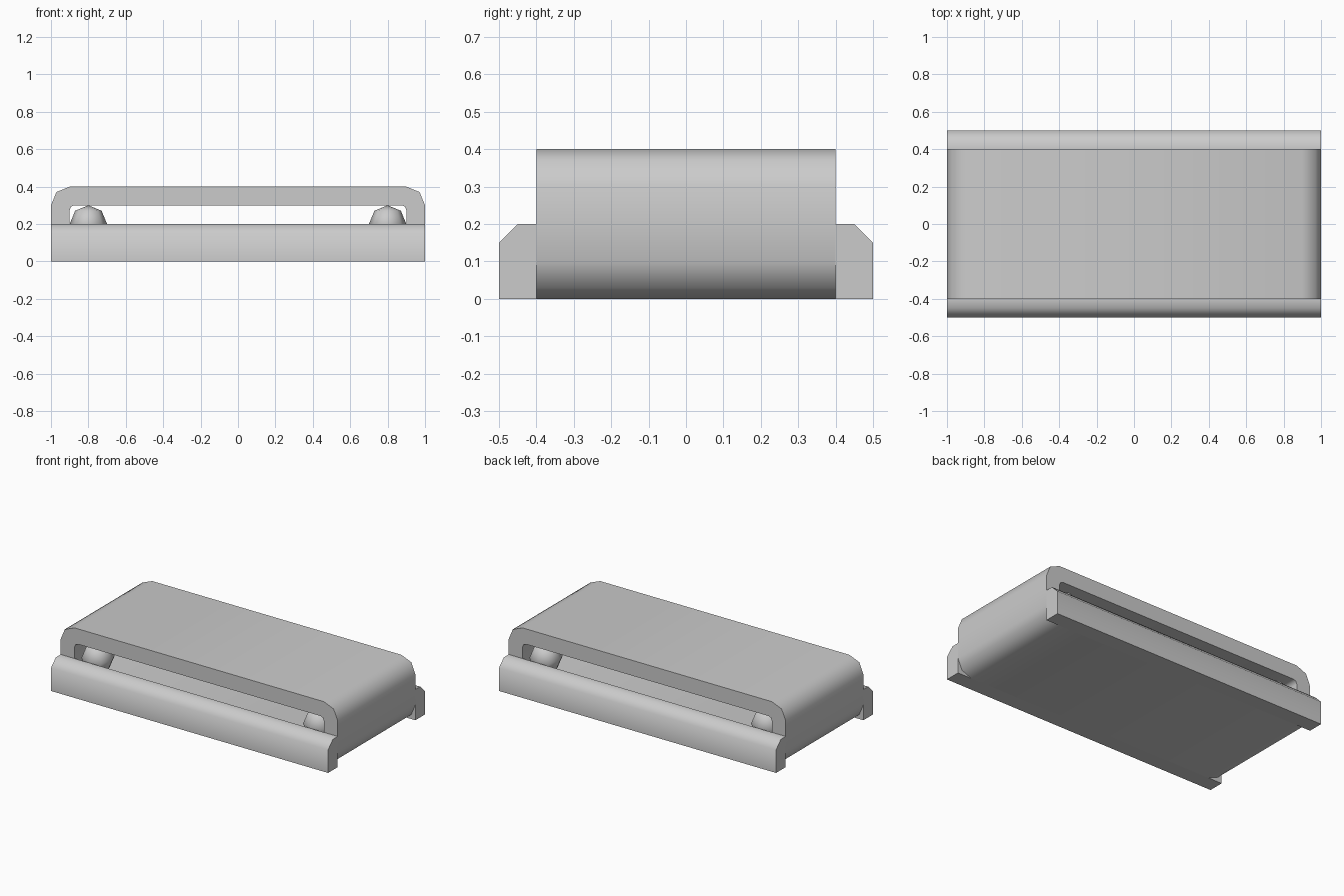
import bpy, bmesh, math
from math import sin, cos, pi

if "Cube" in bpy.data.objects:
    bpy.data.objects.remove(bpy.data.objects["Cube"])


def finish(name, bm, angle):
    bmesh.ops.recalc_face_normals(bm, faces=bm.faces)
    me = bpy.data.meshes.new(name)
    bm.to_mesh(me)
    bm.free()
    ob = bpy.data.objects.new(name, me)
    bpy.context.collection.objects.link(ob)
    bpy.ops.object.select_all(action='DESELECT')
    ob.select_set(True)
    bpy.context.view_layer.objects.active = ob
    bpy.ops.object.shade_smooth_by_angle(angle=math.radians(angle))
    return ob


def rounded_rect(half_x, z0, z1, r, steps=2):
    # corner arcs, counter-clockwise from the right top corner
    centres = [(half_x - r, z1 - r), (-half_x + r, z1 - r),
               (-half_x + r, z0 + r), (half_x - r, z0 + r)]
    pts = []
    for i, (cx, cz) in enumerate(centres):
        for k in range(steps + 1):
            a = (i + k / steps) * pi / 2
            pts.append((cx + r * cos(a), cz + r * sin(a)))
    return pts


# Belt: a closed loop of constant thickness, open at front and back
bm = bmesh.new()
outer = rounded_rect(1.0, 0.0, 0.4, 0.1)
inner = rounded_rect(0.9, 0.1, 0.3, 0.025)
rings = [[bm.verts.new((x, y, z)) for x, z in prof]
         for prof, y in ((outer, -0.4), (outer, 0.4), (inner, 0.4), (inner, -0.4))]
n = len(outer)
for a, b in zip(rings, rings[1:] + rings[:1]):
    for i in range(n):
        j = (i + 1) % n
        bm.faces.new((a[i], a[j], b[j], b[i]))
finish("belt", bm, 50)

# Side rails: chamfered profile run along x
rail = [(0.4, 0.0), (0.5, 0.0), (0.5, 0.15), (0.45, 0.2), (0.4, 0.2)]
for side, name in ((-1, "front_rail"), (1, "back_rail")):
    bm = bmesh.new()
    ends = [[bm.verts.new((x, side * y, z)) for y, z in rail] for x in (-1, 1)]
    for e in ends:
        bm.faces.new(e)
    for i in range(len(rail)):
        j = (i + 1) % len(rail)
        bm.faces.new((ends[0][i], ends[0][j], ends[1][j], ends[1][i]))
    finish(name, bm, 50)

# Low-poly balls that carry the belt, one near each corner
for sx, xn in ((-1, "left"), (1, "right")):
    for sy, yn in ((-1, "front"), (1, "back")):
        bm = bmesh.new()
        bmesh.ops.create_uvsphere(bm, u_segments=8, v_segments=4, radius=0.1)
        bmesh.ops.translate(bm, verts=bm.verts, vec=(sx * 0.8, sy * 0.3, 0.2))
        finish(f"{yn}_{xn}_ball", bm, 60)
